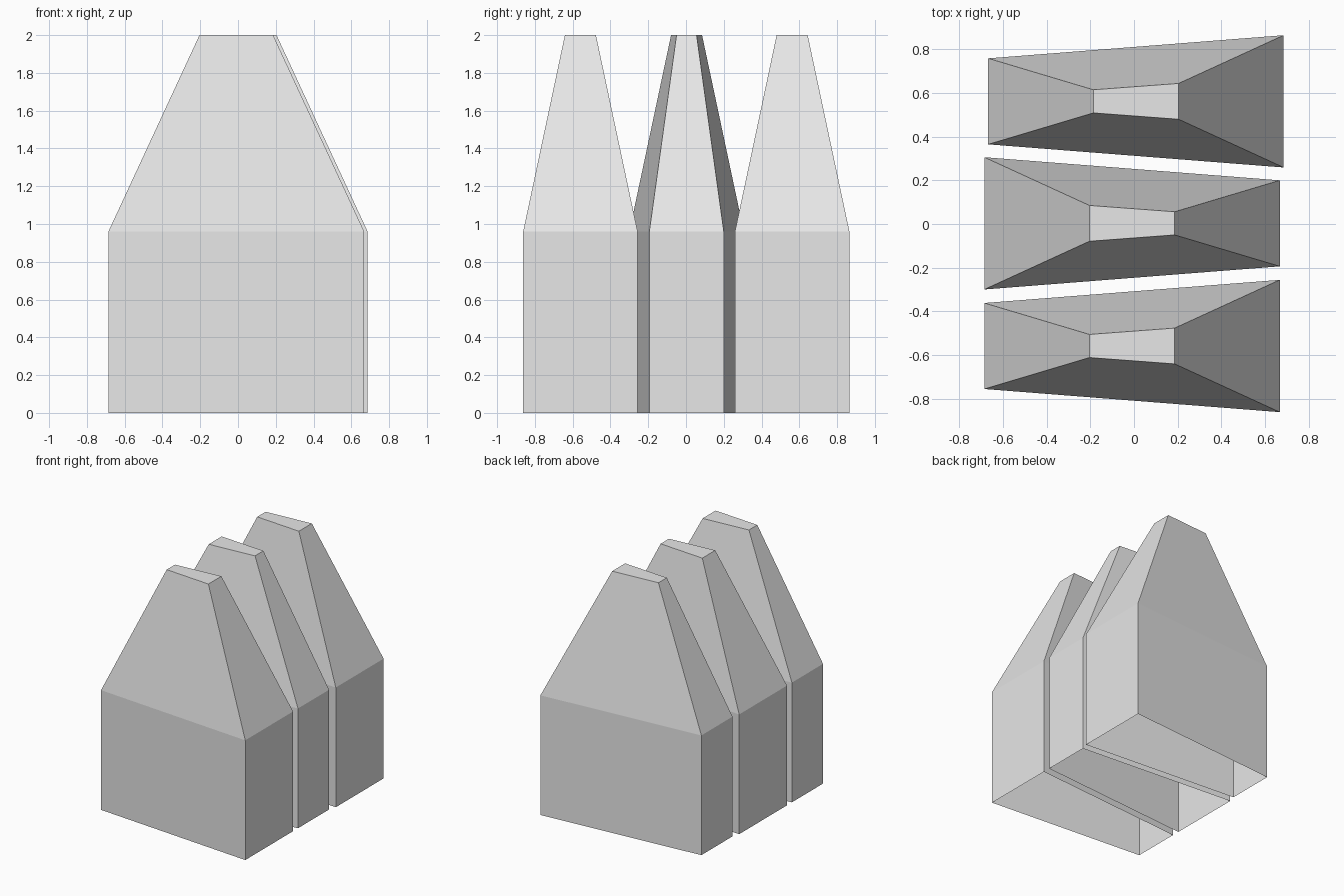
import bpy
import bmesh

if "Cube" in bpy.data.objects:
    bpy.data.objects.remove(bpy.data.objects["Cube"])

# Single plain grey
grey = bpy.data.materials.new("light_grey")
grey.diffuse_color = (0.8, 0.8, 0.8, 1.0)
grey.use_nodes = True
grey.node_tree.nodes["Principled BSDF"].inputs["Base Color"].default_value = grey.diffuse_color

SHOULDER_Z, TOP_Z = 0.96, 2.0
X_BASE, X_TOP = (-0.677, 0.677), (-0.195, 0.195)
NARROW_BASE, WIDE_BASE = 0.197, 0.303   # half widths of the block ends
NARROW_TOP, WIDE_TOP = 0.053, 0.082     # half widths of the flat tip ends


def make_tooth(name, x, y, wide_right):
    """Wedge-shaped block with a tapered tip, hollow and open underneath."""
    def ring(bm, xs, narrow, wide, z):
        left, right = (narrow, wide) if wide_right else (wide, narrow)
        corners = ((xs[0], -left), (xs[1], -right), (xs[1], right), (xs[0], left))
        return [bm.verts.new((cx, cy, z)) for cx, cy in corners]

    bm = bmesh.new()
    rings = [ring(bm, X_BASE, NARROW_BASE, WIDE_BASE, 0.0),
             ring(bm, X_BASE, NARROW_BASE, WIDE_BASE, SHOULDER_Z),
             ring(bm, X_TOP, NARROW_TOP, WIDE_TOP, TOP_Z)]
    # Side walls and sloped tip
    for low, high in zip(rings, rings[1:]):
        for i in range(4):
            j = (i + 1) % 4
            bm.faces.new((low[i], low[j], high[j], high[i]))
    # Flat cap
    bm.faces.new(rings[-1])

    mesh = bpy.data.meshes.new(name)
    bm.to_mesh(mesh)
    bm.free()
    mesh.materials.append(grey)
    obj = bpy.data.objects.new(name, mesh)
    obj.location = (x, y, 0.0)
    bpy.context.collection.objects.link(obj)


# Three interlocking wedges, the middle one turned around
make_tooth("front_tooth", -0.009, -0.559, True)
make_tooth("middle_tooth", -0.009, 0.003, False)
make_tooth("back_tooth", 0.009, 0.562, True)
